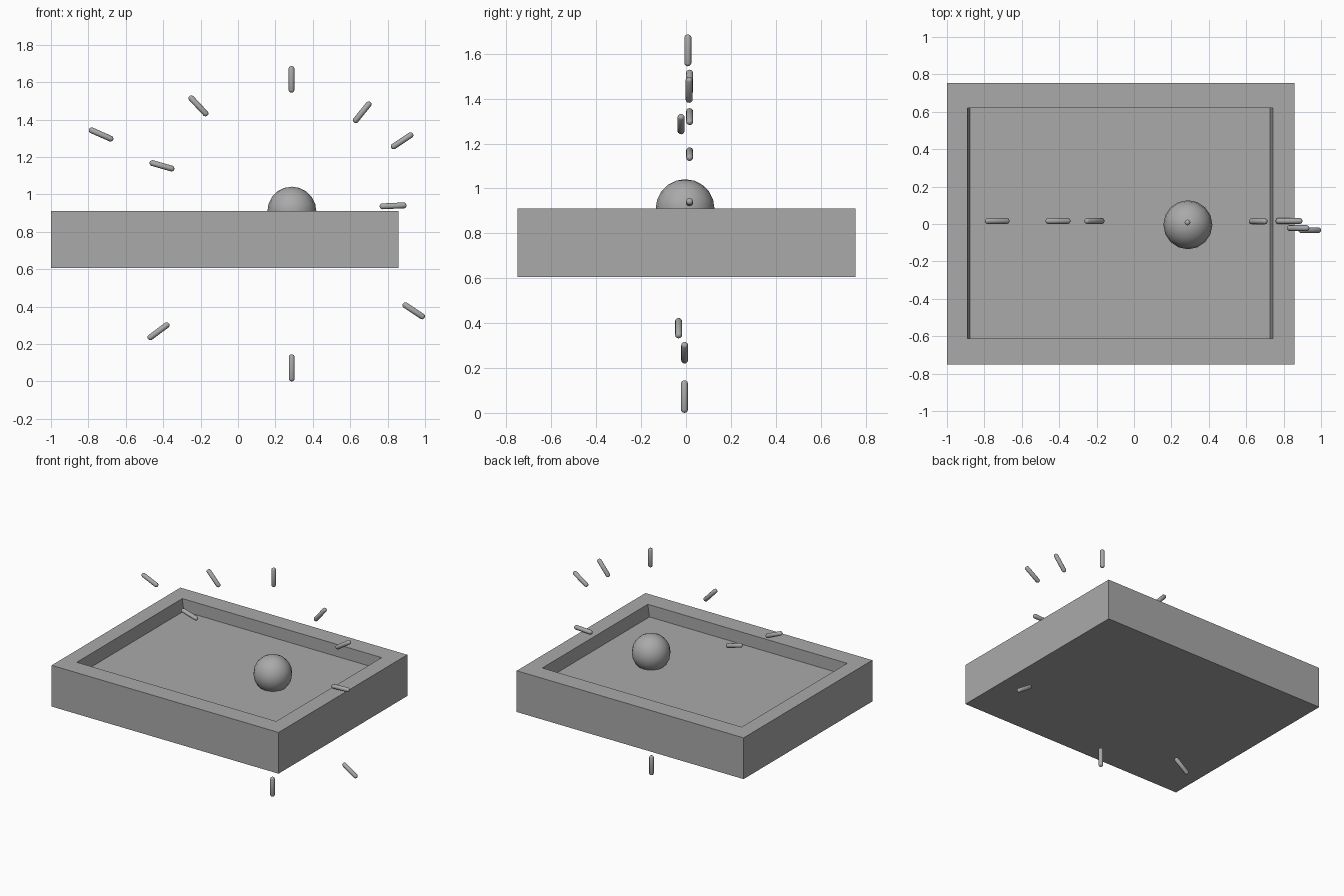
import bpy, bmesh
from mathutils import Vector

if "Cube" in bpy.data.objects:
    bpy.data.objects.remove(bpy.data.objects["Cube"])

grey = bpy.data.materials.new("mid grey")
grey.diffuse_color = (0.4, 0.4, 0.4, 1)
grey.use_nodes = True
grey.node_tree.nodes["Principled BSDF"].inputs["Base Color"].default_value = grey.diffuse_color


def add(name, bm, smooth=False):
    bmesh.ops.recalc_face_normals(bm, faces=bm.faces)
    for f in bm.faces:
        f.smooth = smooth
    me = bpy.data.meshes.new(name)
    bm.to_mesh(me)
    bm.free()
    me.materials.append(grey)
    ob = bpy.data.objects.new(name, me)
    bpy.context.collection.objects.link(ob)
    return ob


# Tray: nested rectangular rings joined from the base up, over the rim, to the floor
def ring(bm, x0, x1, y0, y1, z):
    return [bm.verts.new(p) for p in
            ((x0, y0, z), (x1, y0, z), (x1, y1, z), (x0, y1, z))]


bm = bmesh.new()
rings = [ring(bm, -1, 0.857, -0.75, 0.755, 0.605),
         ring(bm, -1, 0.857, -0.75, 0.755, 0.91),
         ring(bm, -0.89, 0.742, -0.613, 0.62, 0.91),
         ring(bm, -0.878, 0.728, -0.613, 0.62, 0.82)]
for a, b in zip(rings, rings[1:]):
    for i in range(4):
        j = (i + 1) % 4
        bm.faces.new((a[i], a[j], b[j], b[i]))
bm.faces.new(rings[0])
bm.faces.new(rings[-1])
add("tray", bm)

# Ball sunk slightly into the tray floor
bm = bmesh.new()
bmesh.ops.create_uvsphere(bm, u_segments=16, v_segments=10, radius=0.131)
ball = add("ball", bm, True)
ball.location = (0.288, -0.004, 0.91)


# Floating capsule rods: a sphere split at its middle and stretched between two points
def capsule(name, a, b, r=0.016):
    a, b = Vector(a), Vector(b)
    half = (b - a).length / 2
    bm = bmesh.new()
    bmesh.ops.create_uvsphere(bm, u_segments=12, v_segments=7, radius=r)
    for v in bm.verts:
        v.co.z += half if v.co.z > 0 else -half
    ob = add(name, bm, True)
    ob.location = (a + b) / 2
    ob.rotation_mode = 'QUATERNION'
    ob.rotation_quaternion = (b - a).to_track_quat('Z', 'Y')


# x, z of each end, then y
rods = [(0.286, 1.56, 0.286, 1.67, 0.008),
        (-0.249, 1.513, -0.174, 1.433, 0.016),
        (-0.782, 1.342, -0.682, 1.298, 0.016),
        (-0.457, 1.167, -0.356, 1.138, 0.016),
        (0.698, 1.481, 0.63, 1.397, 0.014),
        (0.922, 1.316, 0.833, 1.257, -0.022),
        (0.773, 0.936, 0.885, 0.941, 0.016),
        (0.895, 0.407, 0.984, 0.348, -0.033),
        (-0.468, 0.236, -0.382, 0.3, -0.006),
        (0.287, 0.016, 0.287, 0.129, -0.007)]
for i, (x0, z0, x1, z1, y) in enumerate(rods):
    capsule(f"rod_{i + 1}", (x0, y, z0), (x1, y, z1))
